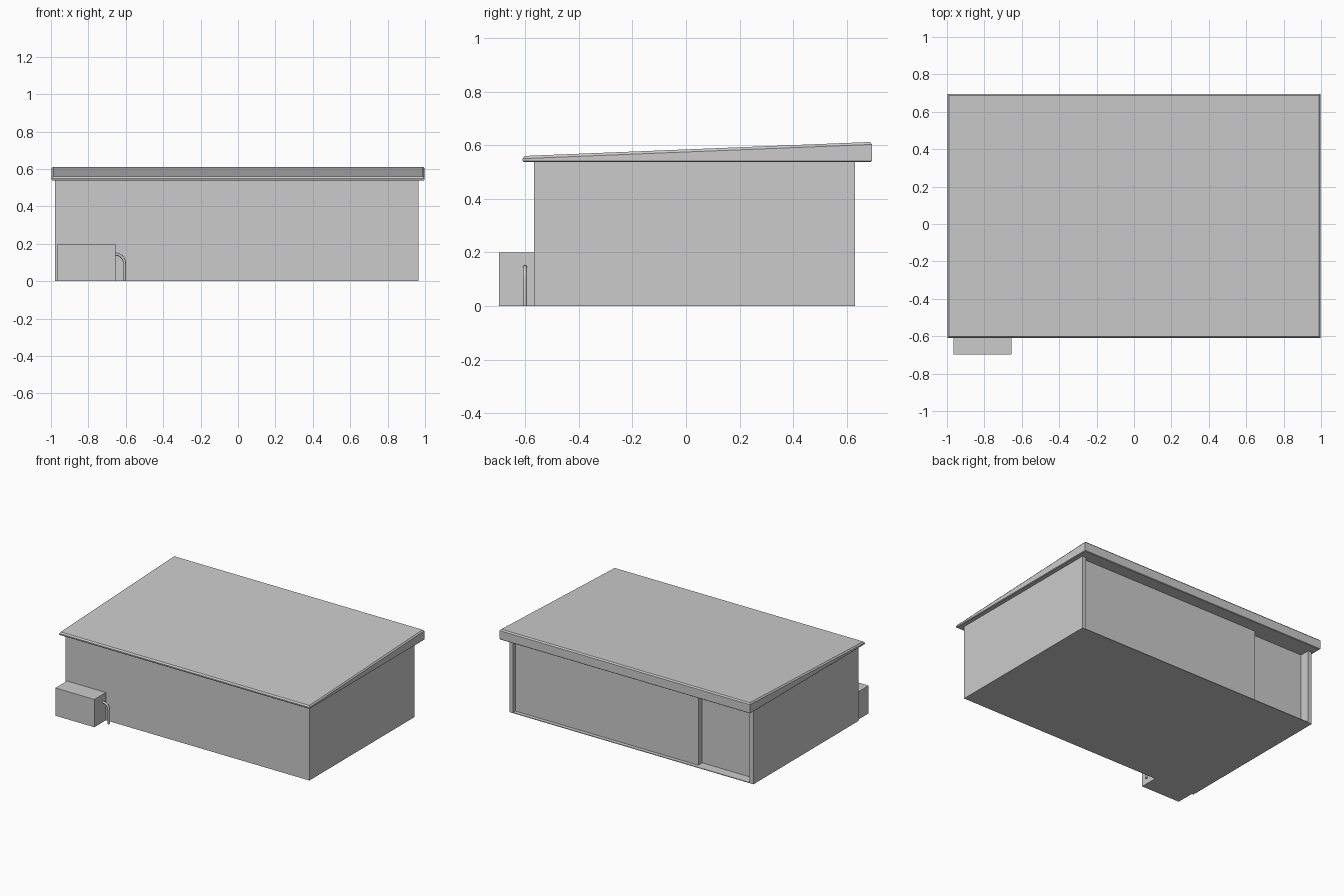
import bpy, bmesh, math

if "Cube" in bpy.data.objects:
    bpy.data.objects.remove(bpy.data.objects["Cube"])


def finish(name, bm):
    bmesh.ops.recalc_face_normals(bm, faces=bm.faces)
    me = bpy.data.meshes.new(name)
    bm.to_mesh(me)
    bm.free()
    ob = bpy.data.objects.new(name, me)
    bpy.context.collection.objects.link(ob)
    return ob


def loft(name, rings):
    """Join stacked rings of points with side walls and cap both ends."""
    bm = bmesh.new()
    vs = [[bm.verts.new(p) for p in r] for r in rings]
    n = len(vs[0])
    for a, b in zip(vs, vs[1:]):
        for i in range(n):
            j = (i + 1) % n
            bm.faces.new((a[i], a[j], b[j], b[i]))
    bm.faces.new(vs[0][::-1])
    bm.faces.new(vs[-1])
    return finish(name, bm)


def prism(name, plan, z0, z1):
    return loft(name, [[(x, y, z) for x, y in plan] for z in (z0, z1)])


def rect(x0, x1, y0, y1):
    return [(x0, y0), (x1, y0), (x1, y1), (x0, y1)]


def roof_ring(inset, z_front, z_back):
    pts = rect(-0.997 + inset, 0.997 - inset, -0.61 + inset, 0.695 - inset)
    return [(x, y, z_front if y < 0 else z_back) for x, y in pts]


L, R, F, B = -0.978, 0.965, -0.567, 0.63
FLOOR = 0.005

# Floor slab, visible as a sill along the recessed back
prism("floor_slab", rect(L, R, F, B), 0, FLOOR)

# Walls: the plan steps into a shallow panel and a deeper bay at the back
panel, bay, split, post = B - 0.027, B - 0.072, -0.52, 0.03
prism("walls", [(L, F), (R, F), (R, B), (R - post, B), (R - post, panel),
                (split, panel), (split, bay), (L + post, bay),
                (L + post, B), (L, B)], FLOOR, 0.54)

# Sloping roof with chamfered edges
loft("roof", [roof_ring(0.004, 0.538, 0.538), roof_ring(0, 0.542, 0.542),
              roof_ring(0, 0.55, 0.603), roof_ring(0.008, 0.56, 0.612)])

# Utility box on the front wall
prism("utility_box", rect(-0.965, -0.655, -0.698, F), 0, 0.2)

# Bent pipe from the box to the ground
cx, cz, rad = -0.655, 0.097, 0.048
path = [(-0.665, cz + rad)]
path += [(cx + rad * math.sin(a), cz + rad * math.cos(a))
         for a in (math.radians(15 * i) for i in range(7))]
path.append((cx + rad, 0.0))
cu = bpy.data.curves.new("pipe", 'CURVE')
cu.dimensions = '3D'
cu.bevel_depth = 0.008
cu.bevel_resolution = 2
cu.use_fill_caps = True
sp = cu.splines.new('POLY')
sp.points.add(len(path) - 1)
for p, (x, z) in zip(sp.points, path):
    p.co = (x, -0.601, z, 1)
pipe = bpy.data.objects.new("pipe", cu)
bpy.context.collection.objects.link(pipe)
